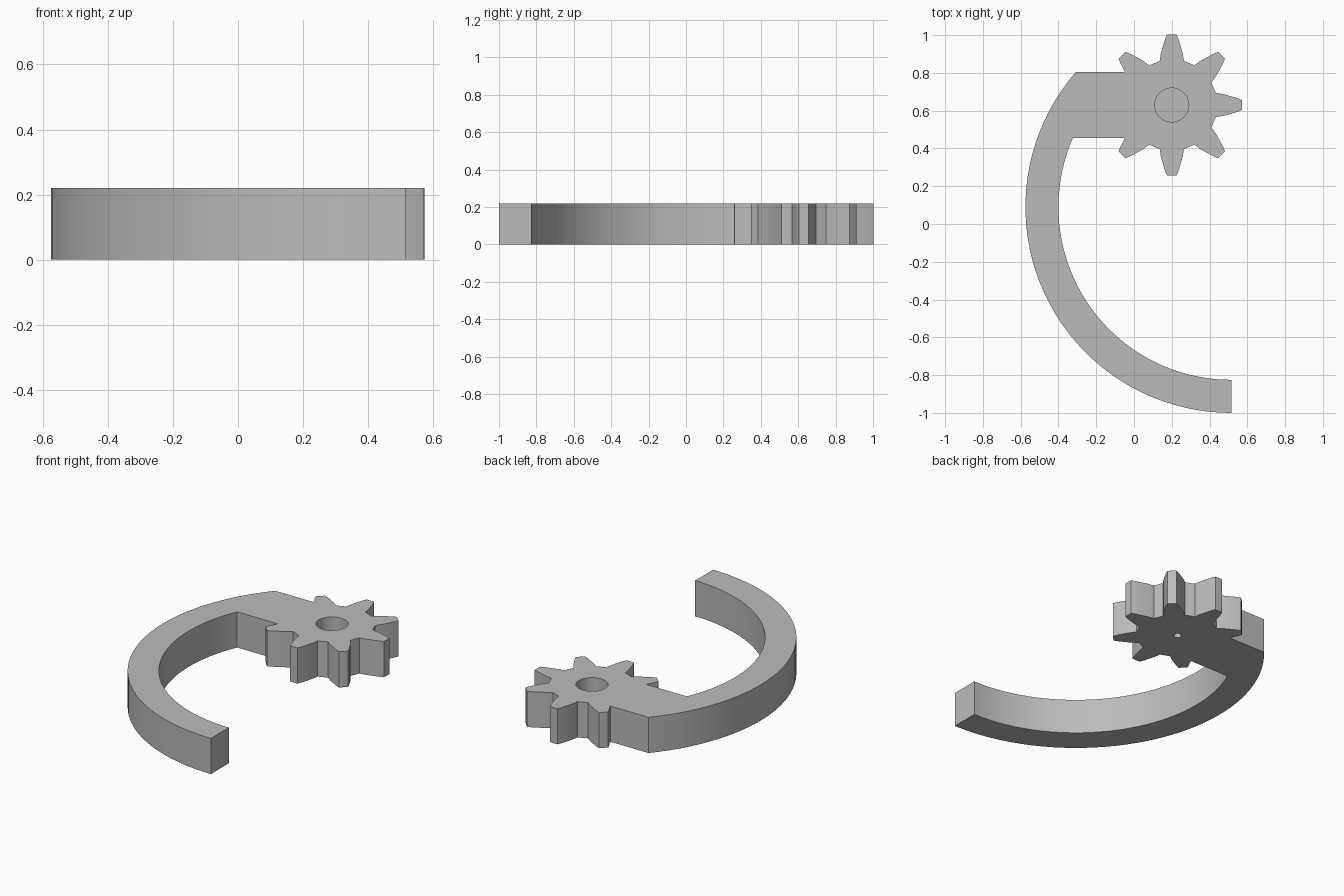
import bpy, bmesh
from math import radians, sin, cos, asin, pi
from mathutils import Vector, Matrix

if "Cube" in bpy.data.objects:
    bpy.data.objects.remove(bpy.data.objects["Cube"], do_unlink=True)

HEIGHT = 0.22
GEAR = Vector((0.2, 0.63))
ARC = Vector((0.515, 0.09))
R_OUT, R_IN = 1.09, 0.915
ARM_HALF = 0.175

grey = bpy.data.materials.new("plain grey")
grey.diffuse_color = (0.5, 0.5, 0.5, 1)
grey.use_nodes = True
grey.node_tree.nodes["Principled BSDF"].inputs["Base Color"].default_value = (0.5, 0.5, 0.5, 1)


def tooth(angle):
    """Outline of one tooth, counter-clockwise, as (radial, sideways) points."""
    half = [(0.233, 0.064), (0.272, 0.058), (0.31, 0.047), (0.345, 0.037), (0.372, 0.026)]
    pts = [(r, -s) for r, s in half] + [(0.373, 0)] + [(r, s) for r, s in reversed(half)]
    turn = Matrix.Rotation(angle, 2)
    return [GEAR + turn @ Vector(p) for p in pts]


def arc(radius, start, end, steps=40):
    return [ARC + radius * Vector((cos(a), sin(a)))
            for a in (start + (end - start) * i / steps for i in range(steps + 1))]


def prism(name, outline, z0, z1):
    bm = bmesh.new()
    base = bm.faces.new([bm.verts.new((p.x, p.y, z0)) for p in outline])
    top = bmesh.ops.extrude_face_region(bm, geom=[base])["geom"]
    verts = [v for v in top if isinstance(v, bmesh.types.BMVert)]
    bmesh.ops.translate(bm, verts=verts, vec=(0, 0, z1 - z0))
    bmesh.ops.recalc_face_normals(bm, faces=bm.faces)
    mesh = bpy.data.meshes.new(name)
    bm.to_mesh(mesh)
    bm.free()
    mesh.materials.append(grey)
    obj = bpy.data.objects.new(name, mesh)
    bpy.context.collection.objects.link(obj)
    return obj


# Seven exposed teeth, the eighth being buried in the arm
gear = [p for k in range(7) for p in tooth(radians(225 + 45 * k))][2:-2]

# Straight arm edges run from the gear to the curved hook
low, high = GEAR.y - ARM_HALF, GEAR.y + ARM_HALF
outer_end = pi - asin((high - ARC.y) / R_OUT)
inner_end = pi - asin((low - ARC.y) / R_IN)
outline = ([Vector((-0.05, low))] + gear + [Vector((-0.05, high))]
           + arc(R_OUT, outer_end, 1.5 * pi) + arc(R_IN, 1.5 * pi, inner_end))
hook = prism("gear_hook", outline, 0, HEIGHT)


def cut_hole(radius, z0, z1):
    ring = [GEAR + radius * Vector((cos(2 * pi * i / 48), sin(2 * pi * i / 48))) for i in range(48)]
    cutter = prism("hole_cutter", ring, z0, z1)
    cutter.hide_render = True
    mod = hook.modifiers.new("hole", 'BOOLEAN')
    mod.operation = 'DIFFERENCE'
    mod.solver = 'EXACT'
    mod.object = cutter
    bpy.ops.object.modifier_apply(modifier=mod.name)
    bpy.data.objects.remove(cutter, do_unlink=True)


# Blind axle hole on top and a small dimple underneath
bpy.context.view_layer.objects.active = hook
hook.select_set(True)
cut_hole(0.09, 0.05, HEIGHT + 0.1)
cut_hole(0.022, -0.1, 0.03)
bpy.ops.object.shade_smooth_by_angle(angle=radians(25))
